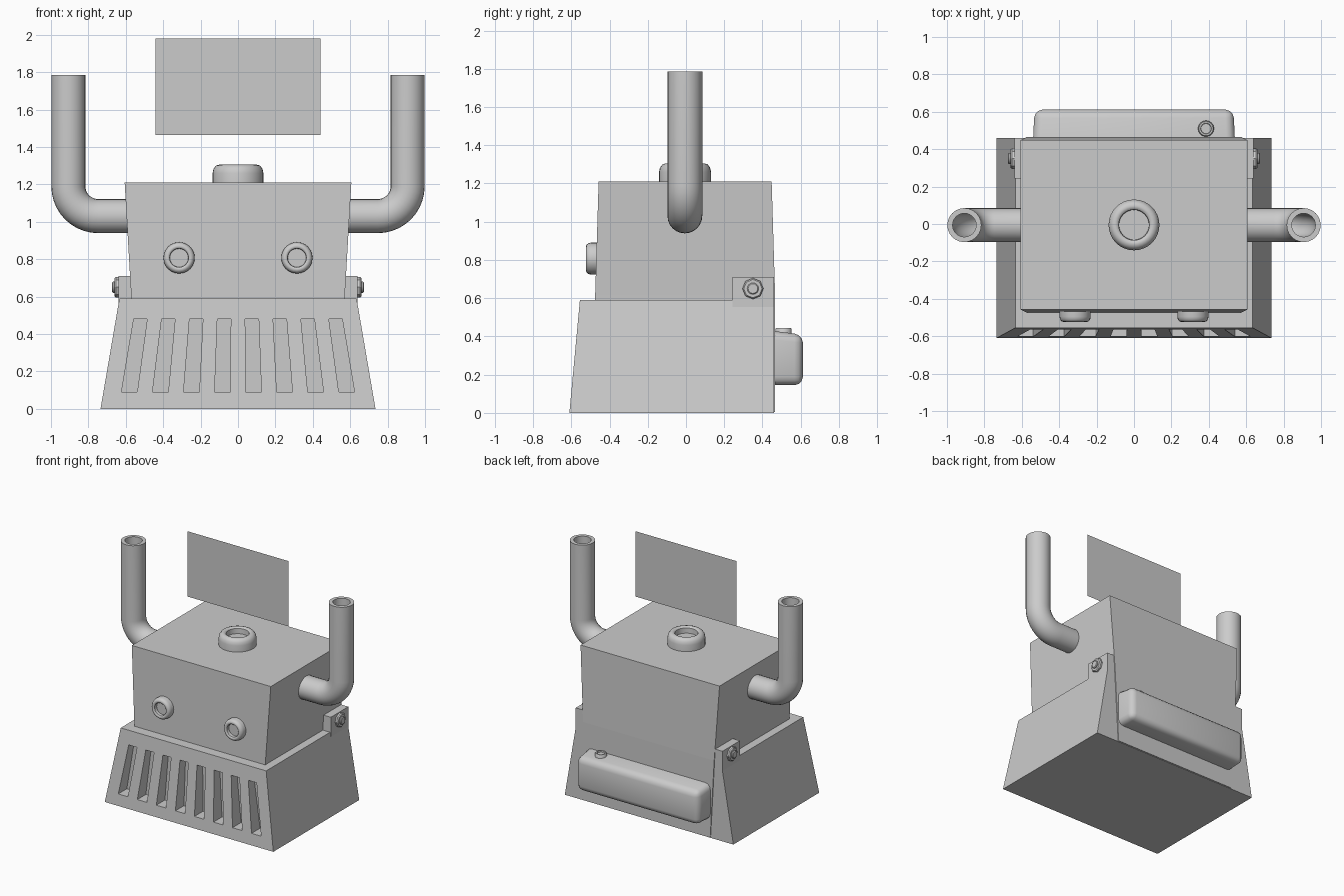
import bpy, bmesh
from math import pi, sin, cos
from mathutils import Vector, Matrix

if "Cube" in bpy.data.objects:
    bpy.data.objects.remove(bpy.data.objects["Cube"])


def finish(name, bm, smooth=False):
    bmesh.ops.recalc_face_normals(bm, faces=bm.faces[:])
    me = bpy.data.meshes.new(name)
    bm.to_mesh(me)
    bm.free()
    ob = bpy.data.objects.new(name, me)
    bpy.context.collection.objects.link(ob)
    if smooth:
        bpy.ops.object.select_all(action='DESELECT')
        ob.select_set(True)
        bpy.context.view_layer.objects.active = ob
        bpy.ops.object.shade_smooth_by_angle(angle=0.7)
    return ob


def loft(bm, rings, cap=True):
    """Bridge equal-length closed rings of points."""
    rows = [[bm.verts.new(p) for p in r] for r in rings]
    n = len(rows[0])
    for a, b in zip(rows, rows[1:]):
        for i in range(n):
            j = (i + 1) % n
            bm.faces.new((a[i], a[j], b[j], b[i]))
    if cap:
        bm.faces.new(rows[0])
        bm.faces.new(rows[-1])
    return rows


def rect(x0, x1, y0, y1, z):
    return [(x0, y0, z), (x1, y0, z), (x1, y1, z), (x0, y1, z)]


def lathe(name, profile, matrix, n=24, smooth=True):
    bm = bmesh.new()
    loft(bm, [[matrix @ Vector((r * cos(2 * pi * i / n), r * sin(2 * pi * i / n), z))
               for i in range(n)] for r, z in profile])
    return finish(name, bm, smooth)


# Head: box that widens toward the top
bm = bmesh.new()
loft(bm, [rect(-.537, .537, -.492, .466, .004),
          rect(-.572, .572, -.475, .466, .62),
          rect(-.606, .606, -.457, .448, 1.21)])
finish("head", bm)

# Jaw: flared base with front vents
bm = bmesh.new()
loft(bm, [rect(-.735, .735, -.61, .46, 0), rect(-.634, .634, -.555, .46, .59)])
jaw = finish("jaw", bm)

bm = bmesh.new()
for i in range(8):
    k = i - 3.5
    loft(bm, [rect(k * .166 - .042, k * .166 + .042, -.75, -.495, .09),
              rect(k * .149 - .036, k * .149 + .036, -.75, -.495, .48)])
cutter = finish("vent_cutter", bm)
cutter.hide_render = True
cutter.hide_viewport = True
mod = jaw.modifiers.new("vents", 'BOOLEAN')
mod.operation = 'DIFFERENCE'
mod.object = cutter
mod.solver = 'EXACT'

# Hinge tabs, hinge bolts and horn pipes on both sides
for s, side in ((1, "right"), (-1, "left")):
    bm = bmesh.new()
    x0, x1 = sorted((s * .5, s * .64))
    loft(bm, [rect(x0, x1, .242, .46, .54), rect(x0, x1, .242, .46, .71)])
    finish("hinge_tab_" + side, bm)

    turn = Matrix.Rotation(s * pi / 2, 4, 'Y')
    place = Matrix.Translation((s * .635, .35, .65)) @ turn
    lathe("hinge_nut_" + side, [(.055, 0), (.055, .018), (.048, .026)], place, 8, False)
    lathe("hinge_bolt_" + side, [(.03, 0), (.03, .033), (.025, .038)], place, 16)

    # Horn path: straight out, bend, straight up
    R = .16
    path = [(.54, 1.03, 0)]
    for i in range(11):
        a = pi / 2 * i / 10
        path.append((.907 - R + R * sin(a), 1.03 + R - R * cos(a), a))
    path.append((.907, 1.785, pi / 2))

    def ring(p, r, n=24):
        x, z, a = p
        return [(s * (x - r * cos(t) * sin(a)), -.006 + r * sin(t), z + r * cos(t) * cos(a))
                for t in (2 * pi * i / n for i in range(n))]
    bm = bmesh.new()
    loft(bm, [ring(p, .091) for p in path] + [ring(p, .063) for p in reversed(path)], cap=False)
    finish("horn_pipe_" + side, bm, True)

# Round sockets: top cap and two eyes share one profile
socket = [(.136, -.02), (.136, .05), (.131, .073), (.118, .09), (.102, .095),
          (.09, .093), (.082, .085), (.08, .045)]
lathe("top_socket", socket, Matrix.Translation((0, -.005, 1.21)), 32)
for s, side in ((1, "right"), (-1, "left")):
    m = Matrix.Translation((s * .315, -.465, .807)) @ Matrix.Rotation(pi / 2, 4, 'X')
    lathe("eye_" + side, [(r * .615, z * .615) for r, z in socket], m)

# Rear tank with rounded outer edges and a filler cap
bm = bmesh.new()
rows = loft(bm, [[(-.54, .44, .145), (.54, .44, .145), (.54, .44, .43), (-.54, .44, .43)],
                 [(-.532, .612, .145), (.532, .612, .145), (.532, .612, .41), (-.532, .612, .41)]])
edges = [e for e in bm.edges if any(v in rows[1] for v in e.verts)]
bmesh.ops.bevel(bm, geom=edges, offset=.045, segments=3, profile=.5, affect='EDGES')
finish("rear_tank", bm, True)
lathe("tank_cap", [(.043, -.03), (.043, .012), (.038, .019), (.029, .019), (.027, .01)],
      Matrix.Translation((.385, .51, .425)), 16)

# Floating flat panel above the head
bm = bmesh.new()
bm.faces.new([bm.verts.new(p) for p in
              ((-.442, 0, 1.465), (.442, 0, 1.465), (.442, 0, 1.98), (-.442, 0, 1.98))])
finish("floating_panel", bm)
